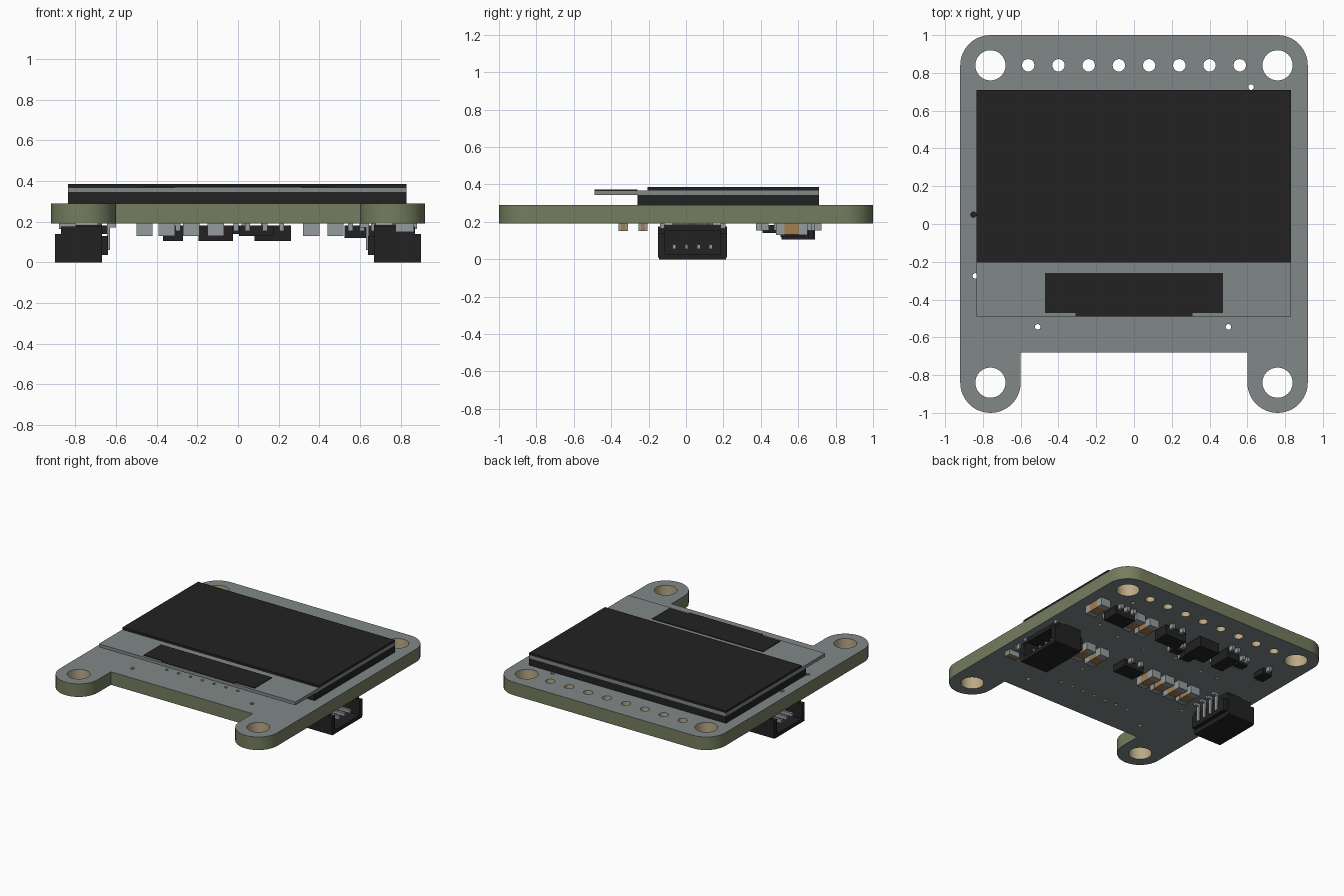
import bpy, bmesh, math
from mathutils import Vector, Matrix

if "Cube" in bpy.data.objects:
    bpy.data.objects.remove(bpy.data.objects["Cube"])


def material(name, r, g, b):
    m = bpy.data.materials.new(name)
    m.diffuse_color = (r, g, b, 1)
    m.use_nodes = True
    m.node_tree.nodes["Principled BSDF"].inputs["Base Color"].default_value = m.diffuse_color
    return m


MASK = material("board_grey", .22, .245, .25)
EDGE = material("olive_edge", .18, .205, .115)
PLATED = material("tan_plating", .50, .40, .24)
BLACK = material("black_plastic", .016, .016, .016)
METAL = material("metal_grey", .30, .33, .34)
CERAMIC = material("brown_ceramic", .36, .21, .08)


def boxes(name, items):
    """One object from a list of (material, x0, x1, y0, y1, z0, z1)."""
    bm = bmesh.new()
    mats = []
    for mat, x0, x1, y0, y1, z0, z1 in items:
        if mat not in mats:
            mats.append(mat)
        t = Matrix.Translation(((x0 + x1) / 2, (y0 + y1) / 2, (z0 + z1) / 2))
        s = Matrix.Diagonal((abs(x1 - x0), y1 - y0, z1 - z0, 1))
        verts = bmesh.ops.create_cube(bm, size=1, matrix=t @ s)["verts"]
        for f in {f for v in verts for f in v.link_faces}:
            f.material_index = mats.index(mat)
    me = bpy.data.meshes.new(name)
    bm.to_mesh(me)
    bm.free()
    for m in mats:
        me.materials.append(m)
    ob = bpy.data.objects.new(name, me)
    bpy.context.collection.objects.link(ob)
    return ob


def arc(cx, cy, r, a0, a1, n):
    return [(cx + r * math.cos(math.radians(a0 + (a1 - a0) * i / n)),
             cy + r * math.sin(math.radians(a0 + (a1 - a0) * i / n))) for i in range(n + 1)]


# Circuit board: outline with two legs and round holes, extruded
B0, B1 = .19, .29
outline = (arc(.76, .84, .16, 0, 90, 12) + arc(-.76, .84, .16, 90, 180, 12)
           + arc(-.76, -.84, .16, 180, 360, 24) + [(-.60, -.68), (.60, -.68)]
           + arc(.76, -.84, .16, 180, 360, 24))
holes = [(sx * .76, sy * .84, .08, 32) for sx in (-1, 1) for sy in (-1, 1)]
holes += [(-.56 + .16 * i, .84, .033, 20) for i in range(8)]
holes += [(x, y, .015, 10) for x, y in
          ((.62, .725), (-.51, -.545), (.50, -.545), (-.84, -.275), (-.85, .05))]
holes += [(-.3 + .1 * i, -.43, .012, 8) for i in range(7)]
holes += [(x, y, .012, 8) for x, y in
          ((-.35, .3), (-.1, .33), (.15, .28), (.4, .3), (-.6, -.2), (-.5, .3), (.3, -.2), (.6, .35))]

cu = bpy.data.curves.new("circuit_board", 'CURVE')
cu.dimensions = '2D'
cu.fill_mode = 'BOTH'
cu.extrude = (B1 - B0) / 2
for pts in [outline] + [arc(x, y, r, 0, 360, n)[:-1] for x, y, r, n in holes]:
    sp = cu.splines.new('POLY')
    sp.points.add(len(pts) - 1)
    for p, (x, y) in zip(sp.points, pts):
        p.co = (x, y, 0, 1)
    sp.use_cyclic_u = True
board = bpy.data.objects.new("circuit_board", cu)
bpy.context.collection.objects.link(board)
bpy.context.view_layer.objects.active = board
board.select_set(True)
bpy.ops.object.convert(target='MESH')
board = bpy.context.object
me = board.data
me.transform(Matrix.Translation((0, 0, (B0 + B1) / 2)))
bm = bmesh.new()
bm.from_mesh(me)
bmesh.ops.remove_doubles(bm, verts=bm.verts, dist=1e-5)
bmesh.ops.recalc_face_normals(bm, faces=bm.faces)
me.materials.clear()
for m in (MASK, EDGE, PLATED):
    me.materials.append(m)
for f in bm.faces:
    c = f.calc_center_median()
    if abs(f.normal.z) > .5:
        f.material_index = 0
    else:
        f.material_index = 2 if any(math.hypot(c.x - x, c.y - y) < r + .004
                                    for x, y, r, n in holes) else 1
bm.to_mesh(me)
bm.free()
bpy.ops.object.shade_smooth_by_angle(angle=math.radians(35))

# Display stack: foam, glass, dark panel and flat driver strip
boxes("display_foam", [(BLACK, -.835, .83, -.26, .71, B1, .343)])
boxes("display_glass", [(MASK, -.835, .83, -.49, .71, .343, .368)])
boxes("display_panel", [(BLACK, -.835, .83, -.205, .71, .368, .385)])
boxes("driver_strip", [(BLACK, -.47, .47, -.47, -.26, .368, .373),
                       (BLACK, -.31, .31, -.49, -.47, .368, .373)])


# Side connectors: hollow housing open outward, with pins and mounting tabs
def connector(name, s):
    yc = .035
    parts = [(BLACK, .67, .90, yc - .18, yc + .18, 0, .028),
             (BLACK, .67, .87, yc - .17, yc + .17, .155, .185),
             (BLACK, .64, .70, yc - .17, yc + .17, .035, .13),
             (BLACK, .67, .70, yc - .17, yc + .17, .028, .155)]
    for e in (-1, 1):
        a, b = sorted((yc + e * .15, yc + e * .185))
        parts.append((BLACK, .67, .90, a, b, .01, .14))
        parts.append((BLACK, .67, .87, a, b, .14, .175))
        a, b = sorted((yc + e * .15, yc + e * .175))
        parts.append((METAL, .80, .88, a, b, .165, B0))
    for i in range(4):
        y = yc - .0975 + .065 * i
        parts.append((METAL, .70, .86, y - .009, y + .009, .055, .08))
        parts.append((METAL, .63, .645, y - .013, y + .013, .06, B0))
        parts.append((METAL, .60, .64, y - .013, y + .013, .172, B0))
    boxes(name, [(m, s * x0, s * x1, *r) for m, x0, x1, *r in parts])


connector("right_connector", 1)
connector("left_connector", -1)


# Underside capacitors: brown body with metal ends
def capacitor(name, x, y, w=.08, l=.17, z=.13):
    e = l * .27
    boxes(name, [(CERAMIC, x - w / 2 + .002, x + w / 2 - .002, y - l / 2 + e, y + l / 2 - e, z + .002, B0),
                 (METAL, x - w / 2, x + w / 2, y - l / 2, y - l / 2 + e, z, B0),
                 (METAL, x - w / 2, x + w / 2, y + l / 2 - e, y + l / 2, z, B0)])


for i, (x, y) in enumerate([(.80, .565), (.48, .565), (.36, .565), (.48, .03), (.36, .03),
                            (-.11, .03), (-.23, .03), (-.35, .03), (-.46, .03)]):
    capacitor(f"capacitor_{i + 1}", x, y)
for i, (x, y) in enumerate([(.82, -.335), (.82, -.23)]):
    capacitor(f"small_resistor_{i + 1}", x, y, .09, .05, .15)


# Underside chips: black body with metal legs along front and back
def chip(name, x, y, w, l, z, legs):
    parts = [(BLACK, x - w / 2, x + w / 2, y - l / 2, y + l / 2, z, .182)]
    for i in range(legs):
        lx = x - w / 2 + w * (i + .5) / legs
        for s in (-1, 1):
            a, b = sorted((y + s * l / 2, y + s * (l / 2 + .035)))
            parts.append((METAL, lx - .012, lx + .012, a, b, .155, B0))
    boxes(name, parts)


for i, c in enumerate([(.61, .57, .17, .13, .12, 3), (.17, .595, .18, .12, .105, 2),
                       (-.11, .60, .17, .17, .105, 0), (-.32, .60, .10, .18, .105, 2),
                       (-.68, .58, .08, .10, .14, 1), (.09, .05, .17, .12, .13, 2)]):
    chip(f"chip_{i + 1}", *c)
# Small transistors between the chips
for i, (x, y) in enumerate([(.01, .47), (-.11, .44), (-.46, .60)]):
    chip(f"small_transistor_{i + 1}", x, y, .08, .06, .14, 2)
